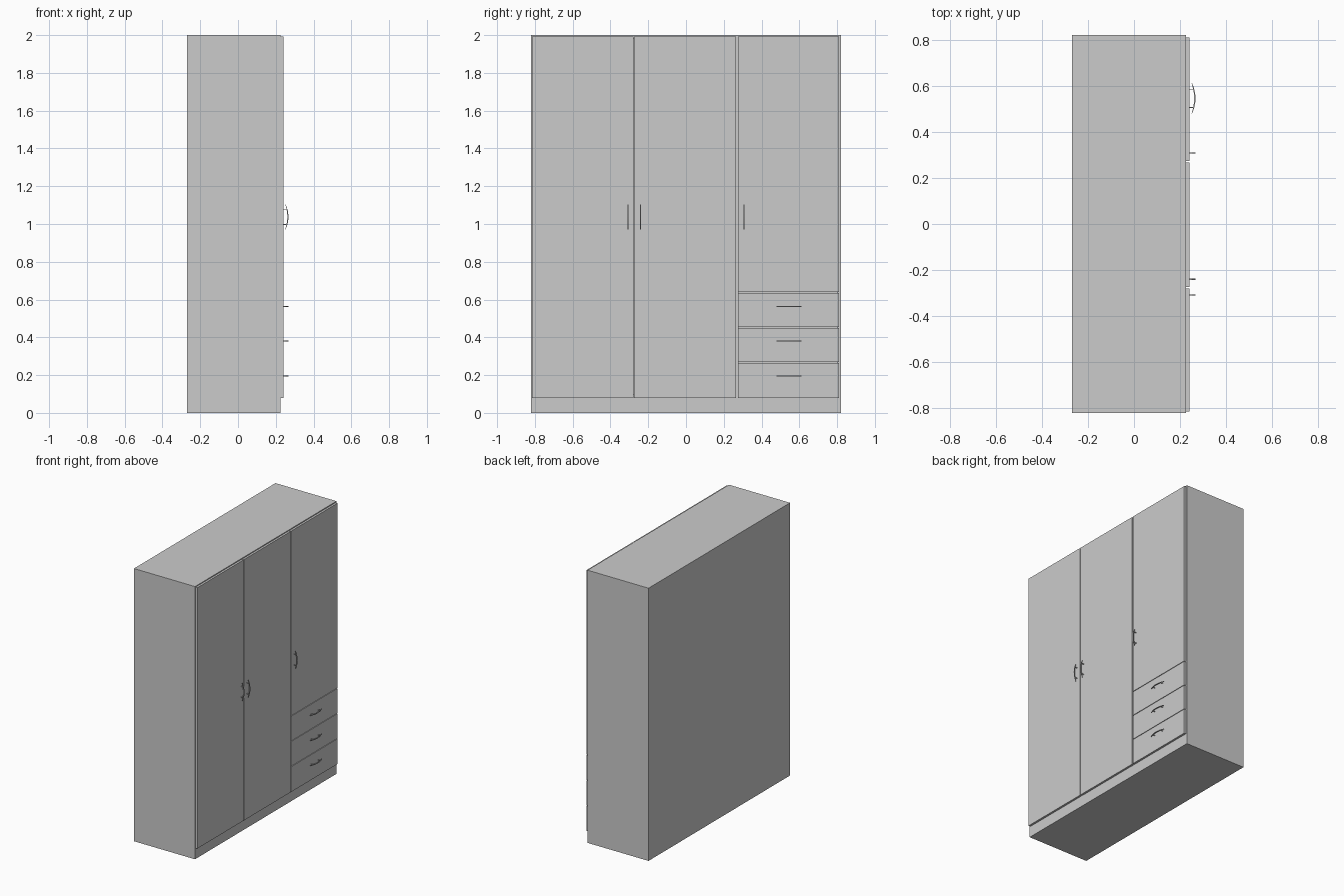
import bpy
import bmesh
import math
from mathutils import Matrix

if "Cube" in bpy.data.objects:
    bpy.data.objects.remove(bpy.data.objects["Cube"], do_unlink=True)

grey = bpy.data.materials.new("plain grey")
grey.use_nodes = True
GREY = (0.6, 0.6, 0.6, 1)
grey.diffuse_color = GREY
grey.node_tree.nodes["Principled BSDF"].inputs["Base Color"].default_value = GREY

BACK, FACE, DOOR = -0.27, 0.225, 0.24   # depth planes along x
HALF, TOP, T = 0.82, 2.0, 0.02          # half width, height, board thickness
PLINTH = 0.08


def finish(bm, name):
    bmesh.ops.recalc_face_normals(bm, faces=bm.faces)
    mesh = bpy.data.meshes.new(name)
    bm.to_mesh(mesh)
    bm.free()
    mesh.materials.append(grey)
    obj = bpy.data.objects.new(name, mesh)
    bpy.context.collection.objects.link(obj)
    return obj


def add_box(bm, x, y, z):
    size = [b - a for a, b in (x, y, z)]
    mid = [(a + b) / 2 for a, b in (x, y, z)]
    bmesh.ops.create_cube(bm, size=1, matrix=Matrix.Translation(mid) @ Matrix.Diagonal((*size, 1)))


def board(name, x, y, z):
    bm = bmesh.new()
    add_box(bm, x, y, z)
    return finish(bm, name)


# Carcass boards
depth = (BACK, FACE)
inner = (-HALF + T, HALF - T)
board("right_side", depth, (-HALF, -HALF + T), (0, TOP))
board("left_side", depth, (HALF - T, HALF), (0, TOP))
board("top_board", depth, inner, (TOP - T, TOP))
board("plinth_base", depth, inner, (0, PLINTH + T))
board("back_board", (BACK, BACK + T), inner, (PLINTH + T, TOP - T))
board("partition", (BACK + T, FACE), (0.26, 0.28), (PLINTH + T, TOP - T))

# Doors and drawer fronts
front = (FACE, DOOR)
bays = {"right": (-0.814, -0.279), "middle": (-0.274, 0.266), "left": (0.274, 0.81)}
for side, span in bays.items():
    low = 0.639 if side == "left" else PLINTH
    board(side + "_door", front, span, (low, 1.993))
for i, (low, high) in enumerate([(PLINTH, 0.265), (0.269, 0.45), (0.454, 0.635)]):
    board(f"drawer_front_{i + 1}", front, bays["left"], (low, high))


# Bow handle: tapered crescent on two posts, upright or lying flat
def handle(name, y, z, flat=False):
    bm = bmesh.new()
    half, width, steps = 0.066, 0.005, 12
    ts = [-1 + 2 * i / steps for i in range(steps + 1)]
    outer = [(0.267 - 0.015 * t * t, t * half) for t in ts]
    inside = [(0.261 - 0.011 * t * t, t * half) for t in reversed(ts)]
    verts = [bm.verts.new((x, -width / 2, h)) for x, h in outer + inside]
    cap = bm.faces.new(verts)
    ext = bmesh.ops.extrude_face_region(bm, geom=[cap])
    moved = [v for v in ext["geom"] if isinstance(v, bmesh.types.BMVert)]
    bmesh.ops.translate(bm, verts=moved, vec=(0, width, 0))
    for s in (-0.04, 0.04):
        add_box(bm, (DOOR, 0.259), (-width / 2, width / 2), (s - 0.002, s + 0.002))
    if flat:
        bm.transform(Matrix.Rotation(math.pi / 2, 4, "X"))
    bm.transform(Matrix.Translation((0, y, z)))
    finish(bm, name)


for side, y in (("right", -0.308), ("middle", -0.24), ("left", 0.308)):
    handle(side + "_door_handle", y, 1.038)
for i, z in enumerate((0.196, 0.38, 0.564)):
    handle(f"drawer_handle_{i + 1}", 0.545, z, flat=True)
